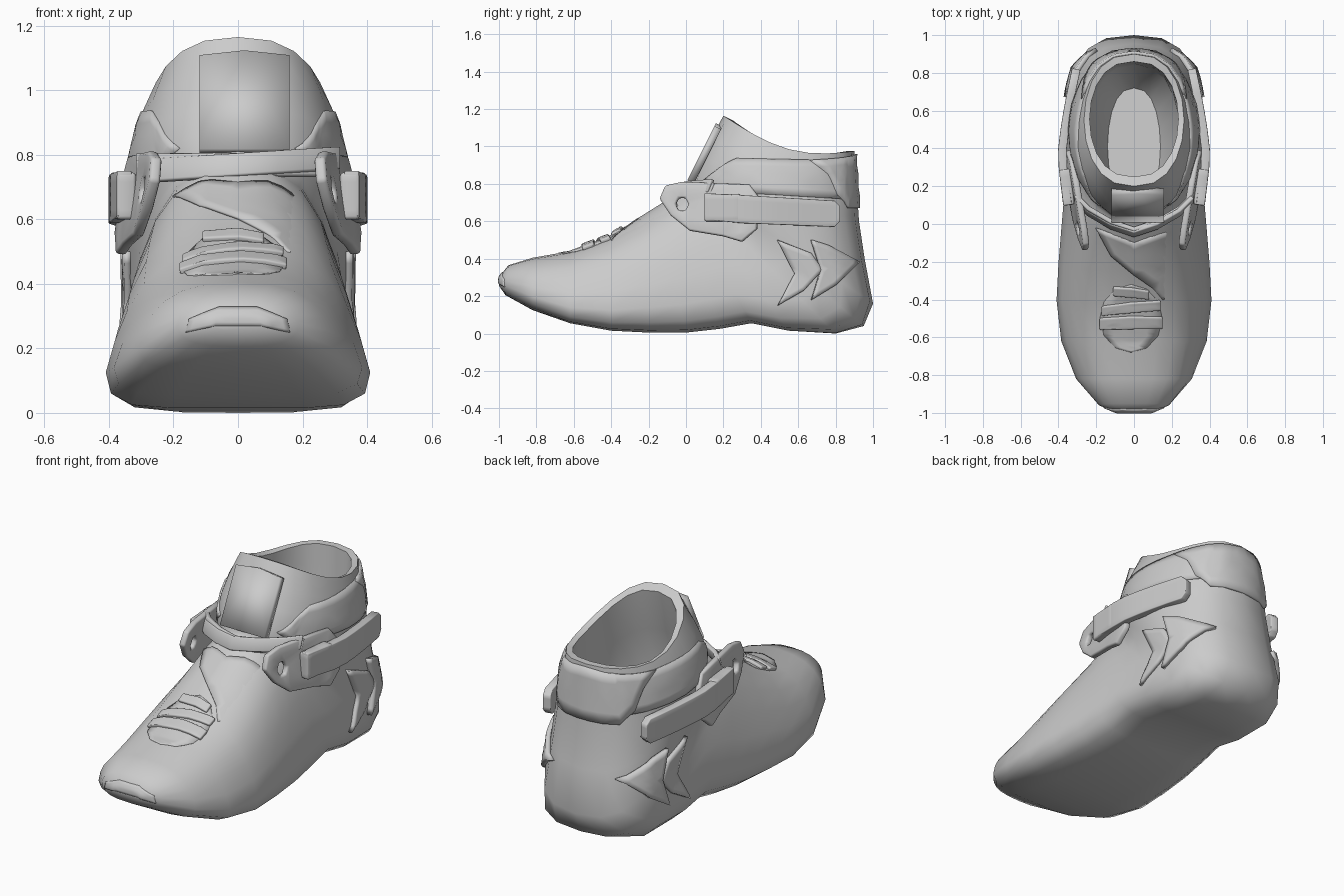
import bpy, bmesh, math
from mathutils import Vector
from mathutils.bvhtree import BVHTree

cube = bpy.data.objects.get("Cube")
if cube:
    bpy.data.objects.remove(cube)

grey = bpy.data.materials.new("plain grey")
grey.use_nodes = True
COLOUR = (0.6, 0.6, 0.6, 1)
grey.diffuse_color = COLOUR
grey.node_tree.nodes["Principled BSDF"].inputs["Base Color"].default_value = COLOUR


def finish(bm, name, thick=0, bevel=0, angle=35):
    bmesh.ops.recalc_face_normals(bm, faces=bm.faces)
    me = bpy.data.meshes.new(name)
    bm.to_mesh(me)
    bm.free()
    ob = bpy.data.objects.new(name, me)
    bpy.context.collection.objects.link(ob)
    me.materials.append(grey)
    if thick:
        mod = ob.modifiers.new("thickness", "SOLIDIFY")
        mod.thickness, mod.offset = thick, 0
    if bevel:
        mod = ob.modifiers.new("soft edge", "BEVEL")
        mod.width, mod.segments, mod.limit_method = bevel, 2, "ANGLE"
        mod.angle_limit = math.radians(50)
    bpy.ops.object.select_all(action="DESELECT")
    ob.select_set(True)
    bpy.context.view_layer.objects.active = ob
    bpy.ops.object.shade_smooth_by_angle(angle=math.radians(angle))
    return ob


# Shoe body: rings fan from the toe, round the heel, up to the collar and inside
FOOT = [(0, 0), (0, .5), (.02, .8), (.09, .96), (.22, 1), (.42, .93),
        (.6, .84), (.77, .71), (.9, .53), (.975, .29), (1, 0)]
ANKLE = [(.5 - .5 * math.cos(math.pi * i / 10), max(0, math.sin(math.pi * i / 10)) ** .8)
         for i in range(11)]
# back/bottom y, z; front/top y, z; half width; ankle blend; sag
RINGS = [
    (-1, .255, -1, .3, .09, 1, 0), (-.965, .205, -.95, .365, .19, .7, 0),
    (-.82, .125, -.82, .405, .31, .3, 0), (-.62, .055, -.62, .44, .385, 0, 0),
    (-.4, .015, -.42, .515, .41, 0, 0), (-.2, .005, -.25, .61, .4, 0, 0),
    (0, .005, -.13, .685, .385, 0, 0), (.18, .025, -.07, .73, .372, 0, 0),
    (.35, .055, -.04, .755, .362, 0, 0), (.55, .015, -.01, .775, .36, 0, 0),
    (.8, 0, .01, .785, .355, .1, 0), (.95, .04, .02, .8, .345, .4, 0),
    (1, .16, .03, .82, .348, .7, 0), (.955, .4, .05, .87, .35, .9, 0),
    (.925, .6, .09, .95, .342, 1, .02), (.91, .82, .14, 1.05, .312, 1, .05),
    (.9, .975, .2, 1.165, .265, 1, .085), (.86, .975, .25, 1.14, .235, 1, .085),
    (.85, .7, .2, .9, .24, 1, .04), (.84, .45, .1, .6, .24, 1, 0),
    (.72, .27, .1, .32, .14, 1, 0)]
bm = bmesh.new()
loops = []
for by, bz, ty, tz, w, mix, sag in RINGS:
    half = []
    for (t0, f0), (t1, f1) in zip(FOOT, ANKLE):
        t, f = t0 + (t1 - t0) * mix, f0 + (f1 - f0) * mix
        half.append((w * f, by + (ty - by) * t, bz + (tz - bz) * t - sag * math.sin(math.pi * t)))
    pts = half + [(-x, y, z) for x, y, z in half[-2:0:-1]]
    loops.append([bm.verts.new(p) for p in pts])
for a, b in zip(loops, loops[1:]):
    n = len(a)
    for i in range(n):
        bm.faces.new((a[i], a[(i + 1) % n], b[(i + 1) % n], b[i]))
bm.faces.new(loops[0])
bm.faces.new(loops[-1])
bmesh.ops.recalc_face_normals(bm, faces=bm.faces)
skin = BVHTree.FromBMesh(bm)
finish(bm, "shoe_body", angle=60)


# Projection of a flat outline onto the body
def cast(origin, direction, lift):
    o, d = Vector(origin), Vector(direction)
    hit = skin.ray_cast(o, d)
    if hit[0] is None:
        hit = skin.find_nearest(o + d * 1.7)
    return hit[0] - d * lift


def on_side(s, lift):
    return lambda a, b: cast((s * 2, a, b), (-s, 0, 0), lift)


def on_front(lift):
    return lambda a, b: cast((a, -2, b), (0, 1, 0), lift)


def on_back(lift):
    return lambda a, b: cast((a, 2.6, b), (0, -1, 0), lift)


def on_top(lift):
    return lambda a, b: cast((a, b, 2), (0, 0, -1), lift)


def panel(name, outline, place, thick, bevel=0, hole=None, cuts=4):
    bm = bmesh.new()
    for loop in filter(None, (outline, hole)):
        vs = [bm.verts.new((a, b, 0)) for a, b in loop]
        for i, v in enumerate(vs):
            bm.edges.new((v, vs[i - 1]))
    bmesh.ops.triangle_fill(bm, edges=bm.edges[:], use_beauty=True)
    if cuts:
        bmesh.ops.subdivide_edges(bm, edges=bm.edges[:], cuts=cuts, use_grid_fill=True)
    for v in bm.verts:
        v.co = place(v.co.x, v.co.y)
    return finish(bm, name, thick, bevel)


def ellipse(cx, cy, rx, ry, n):
    return [(cx + rx * math.cos(math.tau * i / n), cy + ry * math.sin(math.tau * i / n))
            for i in range(n)]


# Parts that repeat on both sides
SIDE_PANEL = [(.1, .82), (.2, .9), (.27, .935), (.74, .925), (.8, .88), (.83, .72),
              (.5, .74), (.15, .76)]
FRONT_CHEVRON = [(.49, .5), (.67, .43), (.73, .34), (.63, .23), (.49, .15), (.58, .32)]
BACK_CHEVRON = [(.67, .5), (.76, .47), (.92, .38), (.8, .26), (.67, .18), (.72, .34)]
STRAP = [(.1, .61), (.3, .59), (.79, .57), (.82, .6), (.82, .68), (.79, .71), (.3, .74), (.1, .75)]
KEEPER = [(.1, .6), (.29, .6), (.29, .745), (.1, .745)]
WING = [(-.14, .72), (-.11, .79), (-.02, .81), (.34, .795), (.39, .73), (.38, .56),
        (.3, .49), (.2, .52), (.02, .55), (-.08, .63)]
for s, side in ((1, "left"), (-1, "right")):
    panel(side + "_collar_panel", SIDE_PANEL, on_side(s, 0), .016)
    panel(side + "_front_chevron", FRONT_CHEVRON, on_side(s, .008), .025)
    panel(side + "_back_chevron", BACK_CHEVRON, on_side(s, .014), .03)
    panel(side + "_ankle_strap", STRAP,
          lambda a, b: Vector((s * (.382 - .22 * max(0, a - .35) ** 1.4
                                    - .12 * max(0, .35 - a)), a, b)), .045, .012)
    panel(side + "_strap_keeper", KEEPER,
          lambda a, b: Vector((s * (.345 + .12 * (a - .1)), a, b)), .06, .01)
    panel(side + "_buckle_wing", WING,
          lambda a, b: Vector((s * (.265 + .165 * (a + .13) + .15 * (.68 - b)), a, b)),
          .035, .01, hole=ellipse(-.02, .69, .035, .04, 6), cuts=1)

# Heel tab and tongue plate
panel("heel_tab", [(-.27, .925), (-.24, .74), (-.19, .67), (.19, .67), (.24, .74), (.27, .925),
                   (.15, .945), (0, .96), (-.15, .945)], on_back(.004), .022)
panel("tongue_plate", [(-.12, .81), (.16, .81), (.16, 1.1), (.02, 1.115), (-.12, 1.1)],
      lambda a, b: Vector((a, .025 + .5 * (b - .81), b)), .04, cuts=0)

# Overlapping flap that blends out on one side, lace window and laces on the instep
panel("instep_flap", [(-.2, -.02), (-.12, -.17), (0, -.27), (.1, -.34), (.15, -.4),
                      (.24, -.36), (.27, -.15), (.22, -.02), (0, -.1)],
      lambda a, b: on_top(.004 - .14 * max(0, a - .08))(a, b), .012)
panel("lace_window", ellipse(-.015, -.5, .165, .18, 12), on_top(0), .008)
for name, cy, half, tall, skew in (("lower_lace", -.525, .165, .034, 0),
                                   ("middle_lace", -.445, .155, .028, .012),
                                   ("upper_lace", -.365, .095, .025, -.012)):
    panel(name, [(-.015 - half, cy - tall - skew), (half - .015, cy - tall * .8 + skew),
                 (half - .015, cy + tall + skew), (-.015, cy + tall * 1.1),
                 (-.015 - half, cy + tall * .8 - skew)], on_top(.006), .024, .006)

# Toe bumper wrapping the tip
panel("toe_bumper", [(-.16, .25), (-.15, .29), (-.06, .325), (.06, .325), (.15, .29), (.16, .25),
                     (.07, .27), (-.07, .27)], on_front(-.003), .014)


# Crossed bands between the two buckles
def band(name, path, tall, thick):
    bm = bmesh.new()
    low = [bm.verts.new((x, y, z - tall / 2)) for x, y, z in path]
    top = [bm.verts.new((x, y + .025, z + tall / 2)) for x, y, z in path]
    for i in range(len(path) - 1):
        bm.faces.new((low[i], low[i + 1], top[i + 1], top[i]))
    finish(bm, name, thick, .006)


for s, name, rise in ((1, "upper_cross_band", .02), (-1, "lower_cross_band", 0)):
    band(name, [(s * x, y - rise * .5, .768 + rise * x / .3) for x, y in
                ((-.31, .13), (-.24, .06), (-.12, -.01), (0, -.05), (.12, -.01),
                 (.24, .06), (.31, .13))], .07, .025)
